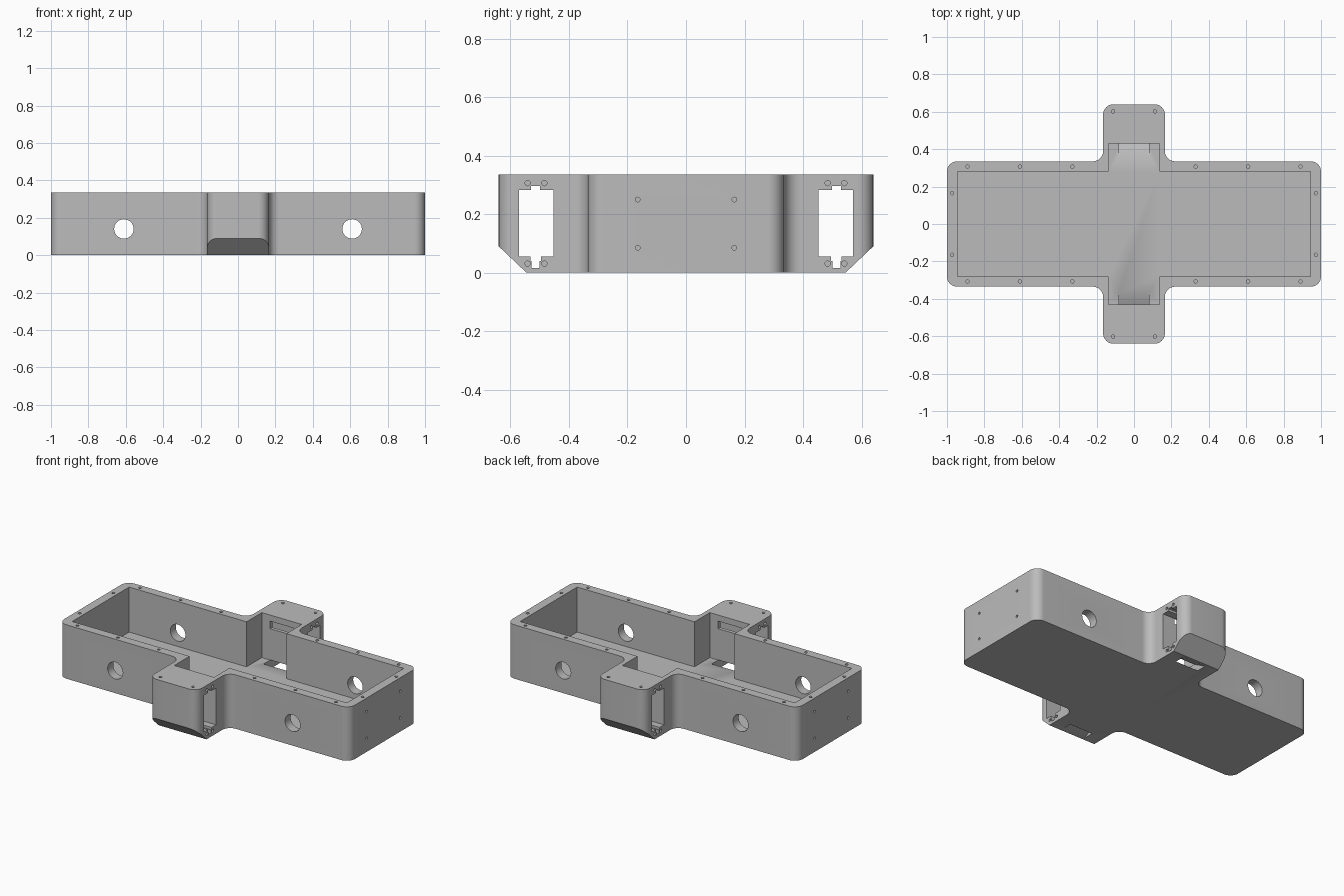
import bpy, bmesh, math
from mathutils import Vector

if "Cube" in bpy.data.objects:
    bpy.data.objects.remove(bpy.data.objects["Cube"])

H = 0.335                 # body height
HALF_L, HALF_W = 1.0, 0.335
ARM_X, ARM_Y = 0.165, 0.64
FLOOR = 0.055

grey = bpy.data.materials.new("light grey plastic")
grey.use_nodes = True
colour = (0.5, 0.5, 0.5, 1)
grey.diffuse_color = colour
grey.node_tree.nodes["Principled BSDF"].inputs["Base Color"].default_value = colour


def cross(l, w, ax, ay):
    """Plus-shaped outline, counter-clockwise."""
    return [(l, -w), (l, w), (ax, w), (ax, ay), (-ax, ay), (-ax, w),
            (-l, w), (-l, -w), (-ax, -w), (-ax, -ay), (ax, -ay), (ax, -w)]


def rounded(points, r, steps=12):
    """Replace each right-angled corner by an arc."""
    out = []
    for i, p in enumerate(points):
        p = Vector(p)
        d1 = (Vector(points[i - 1]) - p).normalized()
        d2 = (Vector(points[(i + 1) % len(points)]) - p).normalized()
        c = p + (d1 + d2) * r
        for k in range(steps + 1):
            t = math.pi / 2 * k / steps
            out.append(c - (d2 * math.cos(t) + d1 * math.sin(t)) * r)
    return out


def circle(a, b, r, n=24):
    return [(a + r * math.cos(math.tau * k / n), b + r * math.sin(math.tau * k / n))
            for k in range(n)]


def rect(a0, a1, b0, b1):
    return [(a0, b0), (a1, b0), (a1, b1), (a0, b1)]


def place(axis, a, b, h):
    return {"x": (h, a, b), "y": (a, h, b), "z": (a, b, h)}[axis]


def prisms(name, axis, items):
    """One object of extruded profiles; items are (profile, low, high)."""
    bm = bmesh.new()
    for profile, lo, hi in items:
        low = [bm.verts.new(place(axis, a, b, lo)) for a, b in profile]
        high = [bm.verts.new(place(axis, a, b, hi)) for a, b in profile]
        n = len(low)
        bm.faces.new(low)
        bm.faces.new(high)
        for i in range(n):
            j = (i + 1) % n
            bm.faces.new((low[i], low[j], high[j], high[i]))
    bmesh.ops.recalc_face_normals(bm, faces=bm.faces)
    mesh = bpy.data.meshes.new(name)
    bm.to_mesh(mesh)
    bm.free()
    mesh.materials.append(grey)
    obj = bpy.data.objects.new(name, mesh)
    bpy.context.collection.objects.link(obj)
    return obj


def cut(name, axis, items):
    """Subtract extruded profiles from the housing."""
    cutter = prisms(name, axis, items)
    cutter.hide_render = True
    mod = housing.modifiers.new(name, "BOOLEAN")
    mod.operation = "DIFFERENCE"
    mod.solver = "EXACT"
    mod.object = cutter
    bpy.context.view_layer.objects.active = housing
    bpy.ops.object.modifier_apply(modifier=name)
    bpy.data.objects.remove(cutter)


def both(profile):
    """A y-z profile and its mirror image in y."""
    return [profile, [(-a, b) for a, b in profile]]


SIGNS = (-1, 1)
housing = prisms("housing", "z", [
    (rounded(cross(HALF_L, HALF_W, ARM_X, ARM_Y), 0.055), 0, H)])

# Open compartment with a bay reaching into each arm
cut("compartment", "z", [(cross(0.945, 0.28, 0.137, 0.43), FLOOR, H + 0.1)])

# Sloped undersides of the arm ends
wedge = [(0.545, 0), (0.645, 0.095), (0.8, 0.095), (0.8, -0.1), (0.545, -0.1)]
cut("arm_chamfer", "x", [(p, -0.3, 0.3) for p in both(wedge)])

# Notched openings running across each arm
opening = [(0.452, FLOOR), (0.495, FLOOR), (0.495, 0.04), (0.5, 0.04),
           (0.5, 0.017), (0.527, 0.017), (0.527, 0.04), (0.532, 0.04),
           (0.532, FLOOR), (0.57, FLOOR), (0.57, 0.283), (0.53, 0.283),
           (0.53, 0.297), (0.498, 0.297), (0.498, 0.283), (0.452, 0.283)]
cut("arm_opening", "x", [(p, -0.3, 0.3) for p in both(opening)])

# Slots in the bay end walls, and sloping cable slots through the floor
cut("wall_slot", "x", [(p, -0.08, 0.08) for p in both(rect(0.42, 0.46, 0.25, 0.297))])
tunnel = [(0.365, FLOOR + 0.001), (0.43, FLOOR + 0.001), (0.53, -0.001), (0.465, -0.001)]
cut("floor_slot", "x", [(p, -0.08, 0.08) for p in both(tunnel)])

# Round cable holes through the long walls
cut("cable_hole", "y", [(circle(s * 0.61, 0.14, 0.052, 48), -0.5, 0.5) for s in SIGNS])

# Screw holes in the rim
spots = [(x, 0.307) for x in (0.33, 0.61, 0.89)] + [(0.973, 0.165), (0.112, 0.602)]
cut("rim_screw", "z", [(circle(sx * x, sy * y, 0.009), H - 0.06, H + 0.1)
                       for x, y in spots for sx in SIGNS for sy in SIGNS])

# Screw holes in the end walls and beside the arm openings
side = []
for sx in SIGNS:
    for sy in SIGNS:
        for z in (0.085, 0.25):
            side.append((circle(sy * 0.165, z, 0.008), sx * 0.965, sx * 1.1))
        for y in (0.484, 0.541):
            for z in (0.031, 0.306):
                side.append((circle(sy * y, z, 0.009), sx * 0.115, sx * 0.25))
cut("side_screw", "x", side)

bpy.ops.object.select_all(action="DESELECT")
housing.select_set(True)
bpy.context.view_layer.objects.active = housing
bpy.ops.object.shade_smooth_by_angle(angle=math.radians(30))
